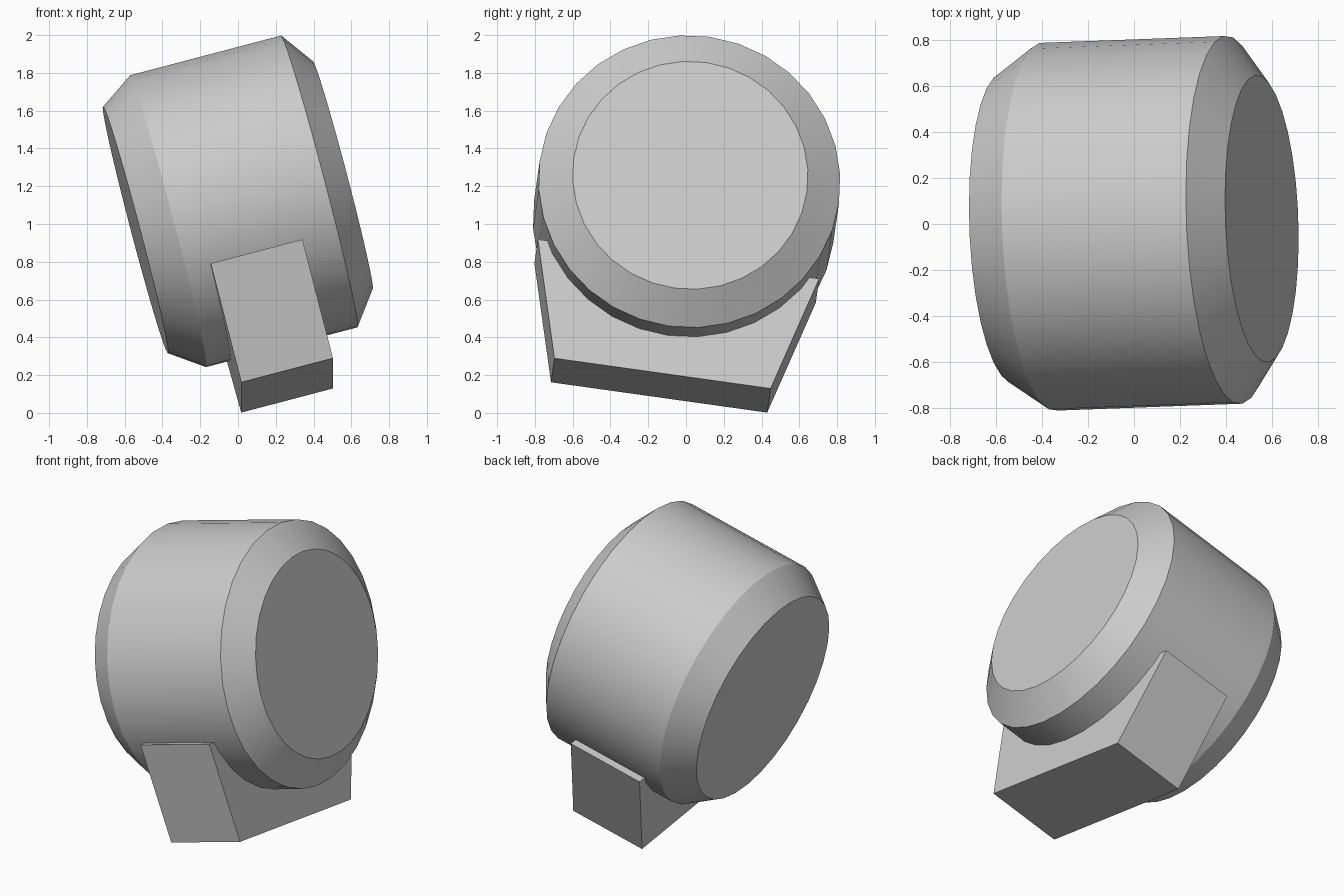
import bpy, bmesh, math
from mathutils import Vector, Matrix

cube = bpy.data.objects.get("Cube")
if cube:
    bpy.data.objects.remove(cube, do_unlink=True)

grey = bpy.data.materials.new("light grey")
grey.use_nodes = True
GREY = (0.6, 0.6, 0.6, 1)
grey.diffuse_color = GREY
grey.node_tree.nodes["Principled BSDF"].inputs["Base Color"].default_value = GREY

# Tilted frame: local x is the drum axis, local z points from stand to drum
axis = Vector((0.967, 0.036, 0.254)).normalized()
up = Vector((-0.256, 0.134, 0.957))
up = (up - axis * up.dot(axis)).normalized()
side = up.cross(axis)
frame = Matrix((axis, side, up)).transposed().to_4x4()
frame.translation = (0.03, 0.003, 1.12)


def loft(name, sections, smooth=False):
    """Skin closed cross-sections together and cap both ends."""
    bm = bmesh.new()
    rings = [[bm.verts.new(p) for p in s] for s in sections]
    n = len(rings[0])
    for a, b in zip(rings, rings[1:]):
        for i in range(n):
            j = (i + 1) % n
            bm.faces.new((a[i], a[j], b[j], b[i]))
    bm.faces.new(rings[0][::-1])
    bm.faces.new(rings[-1])
    bmesh.ops.recalc_face_normals(bm, faces=bm.faces)
    bm.transform(frame)
    mesh = bpy.data.meshes.new(name)
    bm.to_mesh(mesh)
    bm.free()
    mesh.materials.append(grey)
    obj = bpy.data.objects.new(name, mesh)
    bpy.context.collection.objects.link(obj)
    if smooth:
        bpy.ops.object.select_all(action='DESELECT')
        obj.select_set(True)
        bpy.context.view_layer.objects.active = obj
        bpy.ops.object.shade_smooth_by_angle(angle=math.radians(25))
    return obj


def circle(x, r, n=32):
    return [(x, r * math.sin(math.tau * i / n), r * math.cos(math.tau * i / n))
            for i in range(n)]


# Drum with a bevelled rim at each end
profile = [(-0.593, 0.676), (-0.414, 0.8), (0.414, 0.8), (0.543, 0.624)]
loft("drum", [circle(x, r) for x, r in profile], smooth=True)

# Tapered stand, wider where it cradles the drum
loft("stand", [[(x, -0.578, -1.01), (x, 0.578, -1.01), (x, 0.752, -0.378), (x, -0.752, -0.378)]
               for x in (-0.281, 0.221)])
